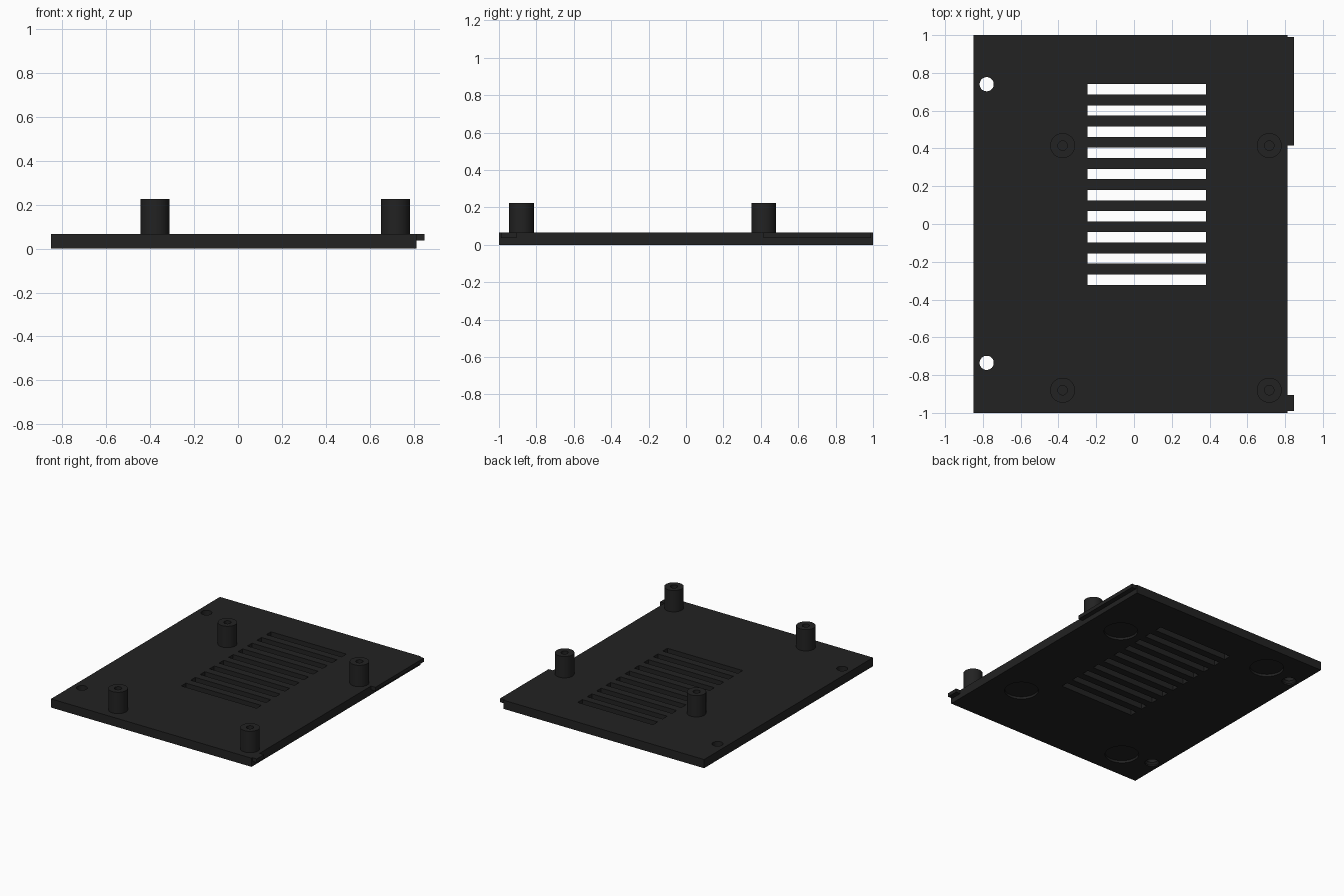
import bpy, bmesh, math
from mathutils import Matrix, Vector

if "Cube" in bpy.data.objects:
    bpy.data.objects.remove(bpy.data.objects["Cube"])

black = bpy.data.materials.new("matte_black")
black.diffuse_color = (0.016, 0.016, 0.016, 1)
black.use_nodes = True
black.node_tree.nodes["Principled BSDF"].inputs["Base Color"].default_value = black.diffuse_color


def add_box(bm, x0, x1, y0, y1, z0, z1):
    size = Matrix.Diagonal((x1 - x0, y1 - y0, z1 - z0, 1))
    centre = Vector(((x0 + x1) / 2, (y0 + y1) / 2, (z0 + z1) / 2))
    bmesh.ops.create_cube(bm, size=1, matrix=Matrix.Translation(centre) @ size)


def add_lathe(bm, x, y, profile, sides=48):
    """Closed solid of revolution from (radius, z) rings, capped at both ends."""
    rings = []
    for r, z in profile:
        rings.append([bm.verts.new((x + r * math.cos(2 * math.pi * i / sides),
                                    y + r * math.sin(2 * math.pi * i / sides), z))
                      for i in range(sides)])
    for a, b in zip(rings, rings[1:]):
        for i in range(sides):
            j = (i + 1) % sides
            bm.faces.new((a[i], a[j], b[j], b[i]))
    bm.faces.new(rings[0][::-1])
    bm.faces.new(rings[-1])


def finish(bm, name):
    bmesh.ops.recalc_face_normals(bm, faces=bm.faces)
    mesh = bpy.data.meshes.new(name)
    bm.to_mesh(mesh)
    bm.free()
    mesh.materials.append(black)
    obj = bpy.data.objects.new(name, mesh)
    bpy.context.collection.objects.link(obj)
    return obj


def smooth(obj):
    bpy.ops.object.select_all(action='DESELECT')
    obj.select_set(True)
    bpy.context.view_layer.objects.active = obj
    bpy.ops.object.shade_smooth_by_angle(angle=math.radians(30))


T = 0.065  # plate thickness

# Base plate
bm = bmesh.new()
add_box(bm, -0.85, 0.812, -1, 1, 0, T)
plate = finish(bm, "base_plate")

# Cutters: vent slots, countersunk screw holes, foot recesses
bm = bmesh.new()
for i in range(10):
    top = 0.74 - i * 0.1119
    add_box(bm, -0.245, 0.38, top - 0.055, top, -0.05, T + 0.05)
for y in (0.74, -0.735):
    add_lathe(bm, -0.78, y, [(0.05, -0.02), (0.05, 0.01), (0.0375, 0.025), (0.0375, T + 0.02)])
for x, y in ((0.555, 0.52), (0.555, -0.55), (-0.545, 0.78), (-0.545, -0.78)):
    add_lathe(bm, x, y, [(0.117, -0.02), (0.117, 0.018)])
cutter = finish(bm, "plate_cutter")
cutter.hide_render = True
mod = plate.modifiers.new("openings", 'BOOLEAN')
mod.operation = 'DIFFERENCE'
mod.solver = 'EXACT'
mod.object = cutter
bpy.context.view_layer.objects.active = plate
bpy.ops.object.modifier_apply(modifier=mod.name)
bpy.data.objects.remove(cutter)
smooth(plate)

# Locking tabs along the right edge
for name, y0, y1 in (("long_tab", 0.415, 0.99), ("short_tab", -0.99, -0.905)):
    bm = bmesh.new()
    add_box(bm, 0.812, 0.848, y0, y1, 0.037, T)
    finish(bm, name)

# Standoffs with blind screw holes
for x in (-0.378, 0.716):
    for y in (0.415, -0.88):
        bm = bmesh.new()
        add_lathe(bm, x, y, [(0.066, T), (0.066, 0.225), (0.025, 0.225), (0.025, T + 0.005)])
        smooth(finish(bm, "standoff"))
